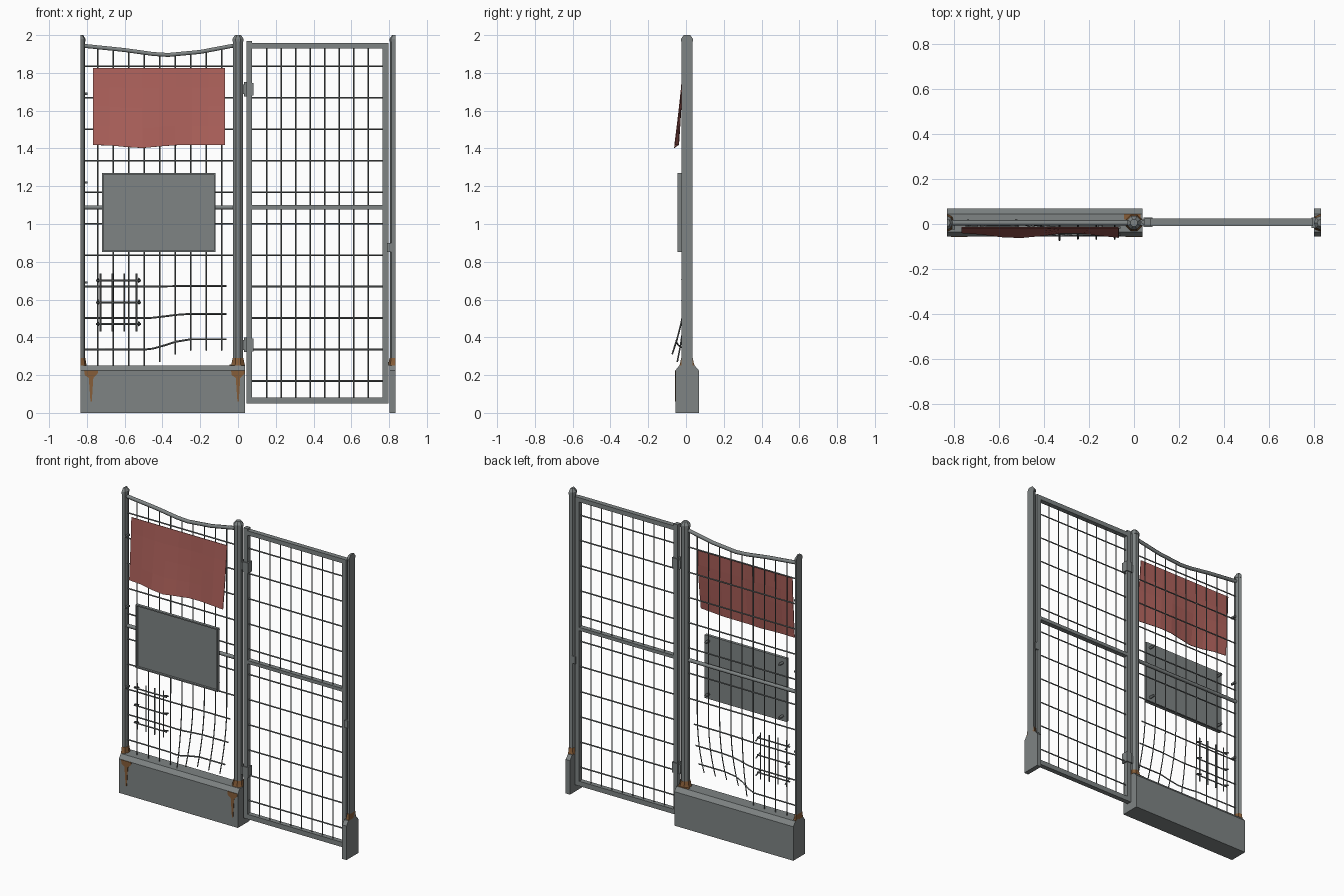
import bpy, bmesh, math
from mathutils import Vector

old = bpy.data.objects.get("Cube")
if old:
    bpy.data.objects.remove(old, do_unlink=True)


def material(name, rgb):
    m = bpy.data.materials.new(name)
    m.use_nodes = True
    m.diffuse_color = (*rgb, 1)
    m.node_tree.nodes["Principled BSDF"].inputs["Base Color"].default_value = (*rgb, 1)
    return m


GREY = material("weathered_grey", (0.21, 0.23, 0.23))
WIRE = material("dark_wire", (0.15, 0.165, 0.165))
RED = material("faded_red", (0.42, 0.12, 0.105))
RUST = material("rust_brown", (0.24, 0.11, 0.04))
YC = 0.005          # depth of the fence line


def finish(name, bm, mat):
    bmesh.ops.recalc_face_normals(bm, faces=bm.faces)
    me = bpy.data.meshes.new(name)
    bm.to_mesh(me)
    bm.free()
    me.materials.append(mat)
    ob = bpy.data.objects.new(name, me)
    bpy.context.collection.objects.link(ob)
    return ob


def loft(name, rings, mat):
    """Skin equal-length rings of points and cap both ends."""
    bm = bmesh.new()
    loops = [[bm.verts.new(p) for p in ring] for ring in rings]
    n = len(loops[0])
    for a, b in zip(loops, loops[1:]):
        for i in range(n):
            j = (i + 1) % n
            bm.faces.new((a[i], a[j], b[j], b[i]))
    bm.faces.new(loops[0])
    bm.faces.new(loops[-1])
    return finish(name, bm, mat)


def box(name, x, y, z, mat=GREY):
    rings = [[(x[0], y[0], h), (x[1], y[0], h), (x[1], y[1], h), (x[0], y[1], h)] for h in z]
    return loft(name, rings, mat)


def wires(name, paths, radius, mat=WIRE, res=0):
    """Sweep a round section along each path, as one mesh."""
    cu = bpy.data.curves.new(name, "CURVE")
    cu.dimensions = "3D"
    cu.bevel_depth, cu.bevel_resolution, cu.use_fill_caps = radius, res, True
    for path in paths:
        s = cu.splines.new("POLY")
        s.points.add(len(path) - 1)
        for p, co in zip(s.points, path):
            p.co = (*co, 1)
    cu.materials.append(mat)
    ob = bpy.data.objects.new(name, cu)
    bpy.context.collection.objects.link(ob)
    bpy.ops.object.select_all(action="DESELECT")
    ob.select_set(True)
    bpy.context.view_layer.objects.active = ob
    bpy.ops.object.convert(target="MESH")
    return ob


def smooth(t):
    t = max(0, min(1, t))
    return t * t * (3 - 2 * t)


# Footings with chamfered top edges
profile = [(-0.056, 0), (-0.056, 0.225), (-0.035, 0.252), (0.045, 0.252), (0.068, 0.225), (0.068, 0)]
for name, x0, x1 in (("long_footing", -0.833, 0.038), ("gate_footing", 0.802, 0.833)):
    loft(name, [[(x, y, z) for y, z in profile] for x in (x0, x1)], GREY)


# Octagonal posts with caps; the outer two are cut in half
def octagon(x, z, r, start, sides, squash):
    a = [start + i * math.pi / 4 for i in range(sides)]
    return [(x + r * squash * math.cos(t), YC + r * math.sin(t), z) for t in a]


def post(name, x, start, sides, squash=1.0):
    levels = [(0.25, 0.029), (1.965, 0.029), (1.965, 0.032), (1.98, 0.032), (2.0, 0.017)]
    loft(name, [octagon(x, z, r, start, sides, squash) for z, r in levels], GREY)
    levels = [(0.25, 0.04), (0.265, 0.036), (0.29, 0.031)]
    loft(name + "_rust_collar", [octagon(x, z, r, start, sides, squash) for z, r in levels], RUST)


post("centre_post", 0, math.pi / 8, 8)
post("right_post", -0.833, -math.pi / 2, 5, 0.8)
post("left_post", 0.833, math.pi / 2, 5)

# Rust runs down the footing, and a patch on its top
run = [(-0.037, 0.225), (0.037, 0.225), (0.035, 0.207), (0.012, 0.185),
       (0.004, 0.06), (-0.003, 0.06), (-0.012, 0.185), (-0.033, 0.2)]
for name, cx in (("outer_rust_run", -0.778), ("centre_rust_run", 0)):
    loft(name, [[(cx + x, y, z) for x, z in run] for y in (-0.059, -0.055)], RUST)
box("rust_patch", (-0.045, 0.03), (0.02, 0.044), (0.25, 0.255), RUST)

# Fixed panel: sagging top rail and straight middle rail
sag = [(-0.815, 1.943), (-0.6, 1.921), (-0.45, 1.9), (-0.37, 1.895), (-0.2, 1.911), (-0.02, 1.945)]


def rail_height(x):
    for (a, za), (b, zb) in zip(sag, sag[1:]):
        if x <= b:
            return za + (zb - za) * (x - a) / (b - a)
    return sag[-1][1]


wires("sagging_top_rail", [[(x, YC, z) for x, z in sag]], 0.012, GREY, 1)
wires("panel_middle_rail", [[(-0.815, YC, 1.088), (-0.02, YC, 1.088)]], 0.012, GREY, 1)


# Fixed panel mesh, torn loose and bent forward at its lower inner corner
def bend(x, z):
    pull = smooth((x + 0.52) / 0.2)
    return YC - 0.072 * pull * (max(0, 0.75 - z) / 0.42) ** 2


loose_end = {4: 0.27, 5: 0.31, 6: 0.33, 7: 0.33, 8: 0.33}
verticals = []
for i in range(9):
    x = -0.742 + i * 0.082
    low = loose_end.get(i, 0.25)
    verticals.append([(x, YC, rail_height(x))] +
                     [(x, bend(x, z), z) for z in (0.75 + (low - 0.75) * k / 6 for k in range(7))])
wires("panel_vertical_wires", verticals, 0.004)

rows = [0.168 + i * 0.1667 for i in range(11)]
lift = {1: 0.055, 2: 0.023, 3: 0.004}
horizontals = []
for i, z in enumerate(rows[1:], 1):
    if i not in lift:
        horizontals.append([(-0.815, YC, z), (-0.02, YC, z)])
        continue
    path = [(-0.815, YC, z)]
    for x in (-0.5, -0.45, -0.39, -0.33, -0.25, -0.06):
        h = z + lift[i] * smooth((x + 0.5) / 0.25)
        path.append((x, bend(x, h), h))
    horizontals.append(path)
wires("panel_horizontal_wires", horizontals, 0.005)

# Small clips on the outer post
for z in (0.69, 1.22, 1.69):
    box("wire_clip", (-0.81, -0.798), (-0.025, 0.01), (z - 0.006, z + 0.006), WIRE)

# Wire repair patch with hooked ends
py = -0.012
patch = [[(x, py, 0.43), (x, py, 0.737)] for x in (-0.727, -0.665, -0.602, -0.537)]
for z in (0.7, 0.585, 0.47):
    patch.append([(-0.752, py, z), (-0.513, py, z)])
    for x in (-0.74, -0.525):
        patch.append([(x, py - 0.012, z + 0.012), (x, 0.02, z - 0.008)])
wires("repair_patch", patch, 0.005)

# Sign: thin sheet with forward folded edges and bolts behind
sx, sz = (-0.72, -0.12), (0.852, 1.27)
box("sign_sheet", sx, (-0.03, -0.024), sz)
for x in sx:
    inner = x + (0.008 if x == sx[0] else -0.008)
    box("sign_side_fold", sorted((x, inner)), (-0.044, -0.028), sz)
for z in sz:
    inner = z + (0.008 if z == sz[0] else -0.008)
    box("sign_edge_fold", sx, (-0.044, -0.028), sorted((z, inner)))
wires("sign_bolts", [[(x, -0.026, z), (x, 0.012, z)]
                     for x in (-0.69, -0.15) for z in (0.885, 1.237)], 0.009, WIRE, 1)

# Torn cloth, tied along the top and billowing out at the bottom
bm = bmesh.new()
cols, steps = 8, 4
bmesh.ops.create_grid(bm, x_segments=cols, y_segments=steps, size=1)
for v in bm.verts:
    u, t = (v.co.x + 1) / 2, (1 - v.co.y) / 2
    wave = 0.034 + 0.011 * math.cos((u - 0.35) * 9)
    hem = 1.418 - 0.016 * math.exp(-((u - 0.36) / 0.16) ** 2)
    v.co = Vector((-0.768 + 0.7 * u, -0.016 - wave * t ** 1.2, 1.825 + (hem - 1.825) * t))
cloth = finish("hanging_cloth", bm, RED)
mod = cloth.modifiers.new("thickness", "SOLIDIFY")
mod.thickness, mod.offset = 0.004, 0

# Gate frame
gy = (-0.008, 0.024)
gmid = sum(gy) / 2
box("gate_hinge_stile", (0.046, 0.074), gy, (0.05, 1.97))
box("gate_latch_stile", (0.765, 0.797), gy, (0.05, 1.957))
for name, low, high in (("gate_bottom_rail", 0.05, 0.082), ("gate_middle_rail", 1.078, 1.1),
                        ("gate_top_rail", 1.928, 1.957)):
    box(name, (0.07, 0.77), gy, (low, high))

# Gate mesh
wires("gate_vertical_wires", [[(0.153 + i * 0.0765, gmid, 0.07), (0.153 + i * 0.0765, gmid, 1.94)]
                              for i in range(8)], 0.004)
wires("gate_horizontal_wires", [[(0.07, gmid, z), (0.77, gmid, z)] for z in rows], 0.005)

# Hinges and latch
for z in (0.36, 1.713):
    box("hinge_leaf", (0.025, 0.06), (-0.006, 0.02), (z - 0.026, z + 0.026))
    box("hinge_wrap", (0.042, 0.083), (-0.014, 0.03), (z - 0.034, z + 0.034))
    wires("hinge_pin", [[(0.04, gmid, z - 0.038), (0.04, gmid, z + 0.038)]], 0.009, GREY, 1)
box("latch", (0.79, 0.815), (-0.018, 0.03), (0.852, 0.9))
